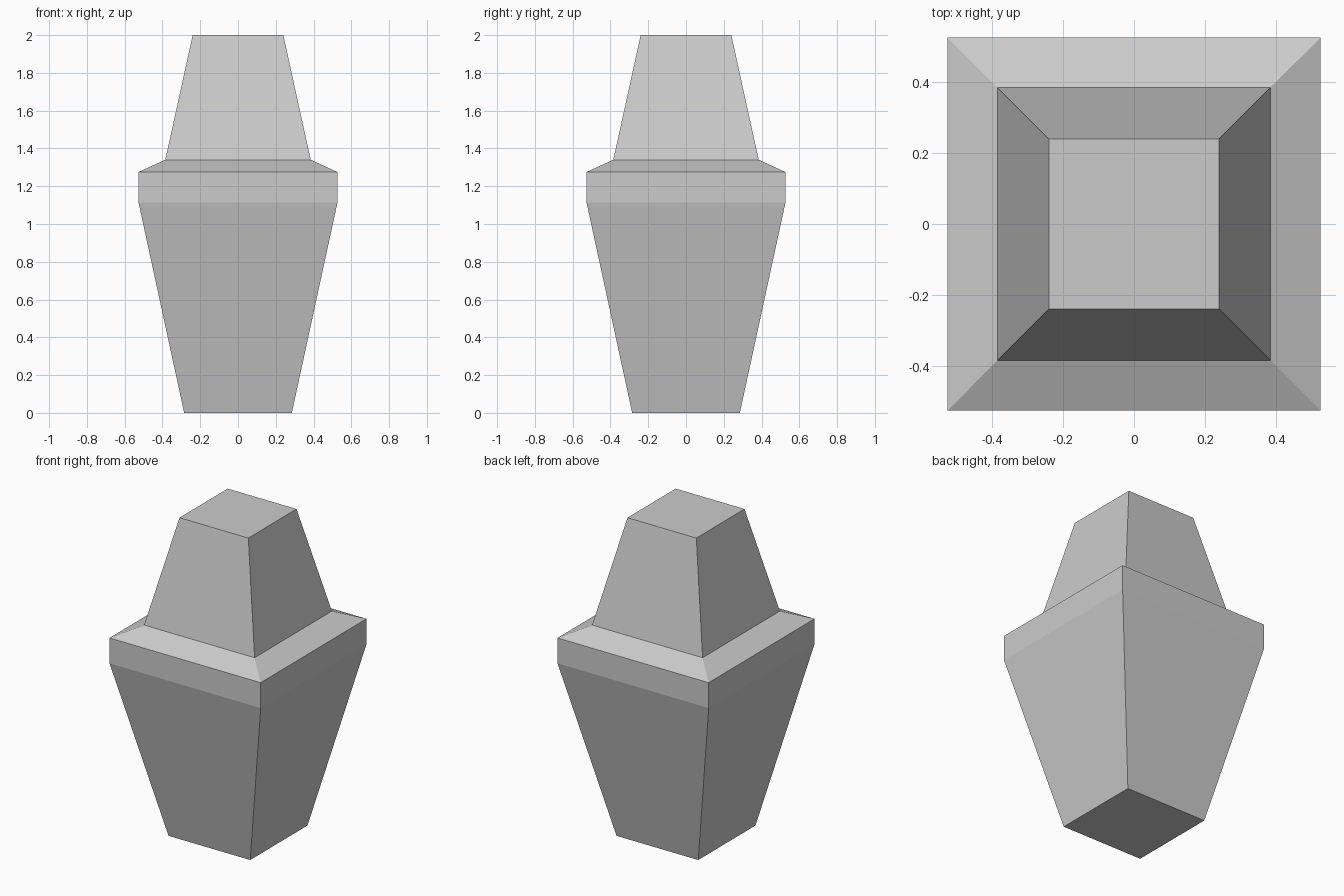
import bpy
import bmesh

cube = bpy.data.objects.get("Cube")
if cube:
    bpy.data.objects.remove(cube, do_unlink=True)

# One plain grey for the whole body
grey = bpy.data.materials.new("plain grey")
grey.use_nodes = True
colour = (0.6, 0.6, 0.6, 1)
grey.diffuse_color = colour
grey.node_tree.nodes["Principled BSDF"].inputs["Base Color"].default_value = colour

# Square sections from foot to top: (half width, height)
PROFILE = [(0.285, 0), (0.527, 1.115), (0.527, 1.275), (0.385, 1.34), (0.24, 2)]
CORNERS = [(-1, -1), (1, -1), (1, 1), (-1, 1)]


def square_loft(name, profile, material):
    """Closed solid that joins square sections with flat faces."""
    bm = bmesh.new()
    rings = [[bm.verts.new((x * r, y * r, z)) for x, y in CORNERS] for r, z in profile]
    for low, high in zip(rings, rings[1:]):
        for i in range(4):
            j = (i + 1) % 4
            bm.faces.new((low[i], low[j], high[j], high[i]))
    bm.faces.new(rings[0][::-1])
    bm.faces.new(rings[-1])
    mesh = bpy.data.meshes.new(name)
    bm.to_mesh(mesh)
    bm.free()
    mesh.materials.append(material)
    obj = bpy.data.objects.new(name, mesh)
    bpy.context.collection.objects.link(obj)
    return obj


# Tapered foot, straight collar, sloped shoulder and tapered head in one body
square_loft("tapered_post", PROFILE, grey)
